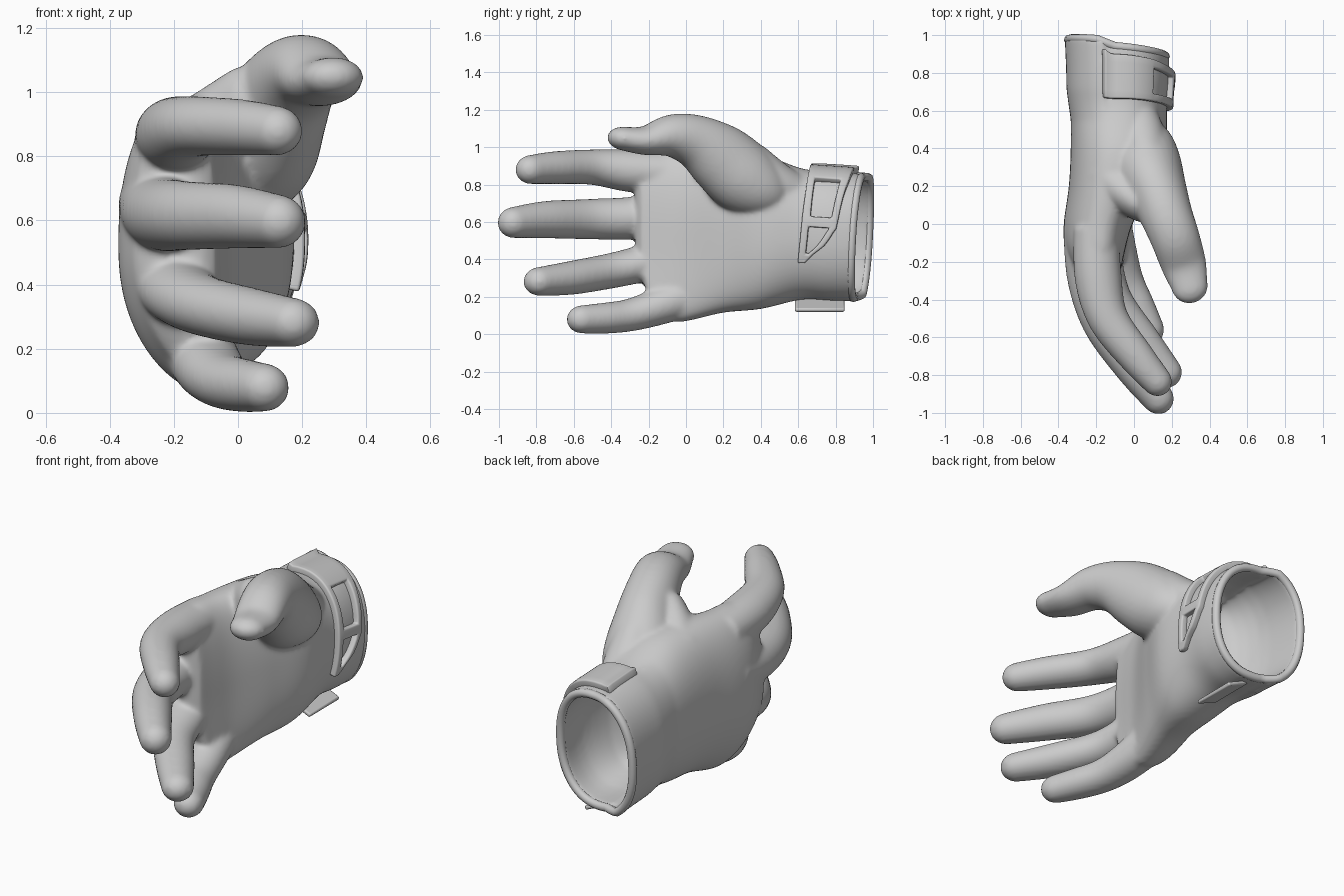
import bpy, bmesh
from math import sin, cos, pi, radians
from mathutils import Vector, Matrix

if "Cube" in bpy.data.objects:
    bpy.data.objects.remove(bpy.data.objects["Cube"])

# Palm sections along y: y, x centre, x half, z centre, z half, arch
SECTIONS = [(-.25, -.195, .125, .53, .43, .11), (-.13, -.205, .16, .525, .455, .11),
            (0, -.19, .182, .525, .455, .09), (.2, -.13, .215, .55, .435, .06),
            (.4, -.085, .25, .55, .415, .03), (.62, -.08, .255, .535, .35, 0),
            (.78, -.075, .262, .525, .345, 0), (.93, -.08, .265, .515, .34, 0)]


def spline(pts, n):
    """Catmull-Rom resampling of tuples."""
    out = []
    for i in range(len(pts) - 1):
        a, b, c, d = (pts[min(max(i + k, 0), len(pts) - 1)] for k in (-1, 0, 1, 2))
        for j in range(n):
            t = j / n
            out.append(tuple(.5 * (2 * q + (r - p) * t + (2 * p - 5 * q + 4 * r - s) * t * t
                                   + (3 * q - p - 3 * r + s) * t ** 3)
                             for p, q, r, s in zip(a, b, c, d)))
    return out + [tuple(pts[-1])]


DENSE = spline(SECTIONS, 10)


def power(v, p):
    return abs(v) ** p * (1 if v > 0 else -1)


def palm_point(y, t, off=0.0):
    """Point on the palm / wrist surface at length y and angle t."""
    i = 0
    while i < len(DENSE) - 2 and DENSE[i + 1][0] < y:
        i += 1
    a, b = DENSE[i], DENSE[i + 1]
    f = min(max((y - a[0]) / (b[0] - a[0]), 0), 1)
    _, xc, hx, zc, hz, arch = (p + (q - p) * f for p, q in zip(a, b))
    c, s = cos(t), sin(t)
    w = min(max((y - .5) / .42, 0), 1) ** 2
    flap = 1 if radians(103) < t % (2 * pi) < radians(250) else 0
    off += .022 * flap * min(max((y - .55) / .15, 0), 1)
    x = xc + (hx + off) * power(c, .88) + arch * s * s * (1 if s < 0 else .2)
    z = zc + (hz + off) * power(s, .88)
    y += w * (-.03 * c + .022 * s + .03 * flap)
    if y < 0 and s < 0:                      # knuckle line slopes back to the little finger
        y += .1 * s * s * min(1, -y / .2)
    return Vector((x, y, z))


def loft(bm, rings):
    loops = [[bm.verts.new(p) for p in r] for r in rings]
    n = len(loops[0])
    for a, b in zip(loops, loops[1:]):
        for i in range(n):
            bm.faces.new((a[i], a[(i + 1) % n], b[(i + 1) % n], b[i]))
    bm.faces.new(loops[0])
    bm.faces.new(loops[-1])


def digit(bm, pts, tip):
    """Rounded finger: pts are x, y, z, half height in z, half thickness."""
    p = spline(pts, 6)
    rings = []

    def ring(c, tan, rz, rx):
        side = tan.cross(Vector((0, 0, 1))).normalized()
        up = side.cross(tan)
        return [c + up * rz * sin(k * pi / 14) + side * rx * cos(k * pi / 14) for k in range(28)]
    for i, q in enumerate(p):
        tan = (Vector(p[min(i + 1, len(p) - 1)][:3]) - Vector(p[max(i - 1, 0)][:3])).normalized()
        rings.append(ring(Vector(q[:3]), tan, q[3], q[4]))
    for k in range(1, 7):
        a = k * pi / 2 / 6.3
        rings.append(ring(Vector(q[:3]) + tan * tip * sin(a), tan, q[3] * cos(a), q[4] * cos(a)))
    loft(bm, rings)


def finish(bm, name):
    bmesh.ops.recalc_face_normals(bm, faces=bm.faces)
    me = bpy.data.meshes.new(name)
    bm.to_mesh(me)
    bm.free()
    ob = bpy.data.objects.new(name, me)
    bpy.context.collection.objects.link(ob)
    for f in me.polygons:
        f.use_smooth = True
    return ob


# Hand: hollow wrist and palm
bm = bmesh.new()
N = 96
angles = [2 * pi * k / N for k in range(N)]
END = .925
rings = [[palm_point(y, t, off) for t in angles] for y, off in ((-.275, -.075), (-.265, -.035))]
rings += [[palm_point(-.24 + (END + .24) * k / 40, t) for t in angles] for k in range(41)]
rings += [[palm_point(y, t, off) for t in angles] for y, off in
          ((END, -.04), (.86, -.04), (.8, -.04), (.74, -.042), (.68, -.05), (.62, -.065),
           (.56, -.09), (.52, -.13), (.495, -.19))]
loft(bm, rings)

# Four fingers
digit(bm, [(-.20, -.02, .86, .11, .12), (-.19, -.28, .872, .115, .125), (-.137, -.5, .893, .095, .108),
           (.01, -.70, .89, .088, .095), (.12, -.83, .88, .078, .08)], .085)
digit(bm, [(-.25, -.02, .65, .12, .125), (-.23, -.28, .62, .115, .125), (-.165, -.52, .615, .108, .11),
           (-.01, -.75, .612, .1, .1), (.125, -.92, .597, .084, .085)], .09)
digit(bm, [(-.22, -.02, .43, .12, .125), (-.18, -.24, .375, .1, .125), (-.11, -.42, .335, .094, .11),
           (.04, -.62, .3, .09, .1), (.17, -.785, .282, .077, .085)], .085)
digit(bm, [(-.13, .04, .22, .12, .11), (-.09, -.17, .14, .098, .11), (-.045, -.31, .1, .087, .1),
           (.02, -.44, .085, .083, .092), (.08, -.555, .079, .076, .08)], .085)

# Thumb with its fleshy base
digit(bm, [(-.04, .47, .68, .1, .13), (.015, .40, .755, .16, .19), (.065, .30, .84, .195, .19),
           (.12, .18, .945, .185, .16), (.17, .05, 1.03, .145, .14), (.22, -.08, 1.06, .115, .13),
           (.265, -.22, 1.035, .078, .12), (.295, -.33, 1.045, .064, .098)], .092)

# Heel of the thumb running into the wrist, and web to the index finger
digit(bm, [(-.02, .62, .74, .1, .12), (.03, .48, .80, .12, .13), (.07, .34, .90, .13, .12)], .1)
digit(bm, [(-.14, .26, .83, .14, .14), (-.05, .17, .90, .13, .11), (.04, .1, .96, .13, .09)], .08)

hand = finish(bm, "glove_hand")
m = hand.modifiers.new("fuse", 'REMESH')
m.mode = 'VOXEL'
m.voxel_size = .0115
m.use_smooth_shade = True
m = hand.modifiers.new("soften", 'SMOOTH')
m.factor, m.iterations = .5, 14

# Rolled rim around the opening
cu = bpy.data.curves.new("cuff_rim", 'CURVE')
cu.dimensions = '3D'
cu.bevel_depth, cu.bevel_resolution = .023, 3
sp = cu.splines.new('POLY')
sp.points.add(N - 1)
sp.use_cyclic_u = True
for p, t in zip(sp.points, angles):
    # average neighbours so the rim eases over the flap edge
    v = sum((palm_point(END - .008, t + d, -.018) for d in (-.12, -.06, 0, .06, .12)), Vector()) / 5
    p.co = (*v, 1)
rim = bpy.data.objects.new("cuff_rim", cu)
bpy.context.collection.objects.link(rim)

# Wrist strap with a square and a triangular window: angle, left y, right y, inner left, inner right
ROWS = [(104, .66, .88, .70, .84), (80, .66, .88, .70, .84), (64, .655, .875, .69, .835),
        (54, .65, .87, .69, .825), (34, .64, .85, .68, .81), (13, .625, .83, .67, .79),
        (5, .62, .82, .66, .78), (-7, .61, .75, .65, .71), (-14, .605, .69, .645, .66),
        (-22, .6, .64, .615, .63)]
HOLES = {3, 4, 6, 7}
bm = bmesh.new()
grid, hole_rows = [], []
for r in range(len(ROWS) - 1):
    a, b = ROWS[r], ROWS[r + 1]
    for j in range(4):
        grid.append([p + (q - p) * j / 4 for p, q in zip(a, b)])
        hole_rows.append(r in HOLES)
grid.append(list(ROWS[-1]))
verts = [[bm.verts.new(palm_point(y, radians(g[0]), .01)) for y in (g[1], g[3], g[4], g[2])] for g in grid]
for i, hole in enumerate(hole_rows):
    for j in range(3):
        if not (hole and j == 1):
            bm.faces.new((verts[i][j], verts[i][j + 1], verts[i + 1][j + 1], verts[i + 1][j]))
strap = finish(bm, "wrist_strap")
m = strap.modifiers.new("thickness", 'SOLIDIFY')
m.thickness, m.offset = .045, 0
m = strap.modifiers.new("edges", 'BEVEL')
m.width, m.segments = .011, 3
m.limit_method, m.angle_limit = 'ANGLE', radians(50)

# Thin tilted strap tab under the wrist
bm = bmesh.new()
bmesh.ops.create_cube(bm, size=1, matrix=Matrix.Translation((-.02, .715, .155))
                      @ Matrix.Rotation(radians(24), 4, 'Y') @ Matrix.Diagonal((.14, .265, .022, 1)))
tab = finish(bm, "strap_tab")
m = tab.modifiers.new("edges", 'BEVEL')
m.width, m.segments = .008, 2

for ob in (strap, tab):
    bpy.ops.object.select_all(action='DESELECT')
    ob.select_set(True)
    bpy.context.view_layer.objects.active = ob
    bpy.ops.object.shade_smooth_by_angle(angle=radians(40))
